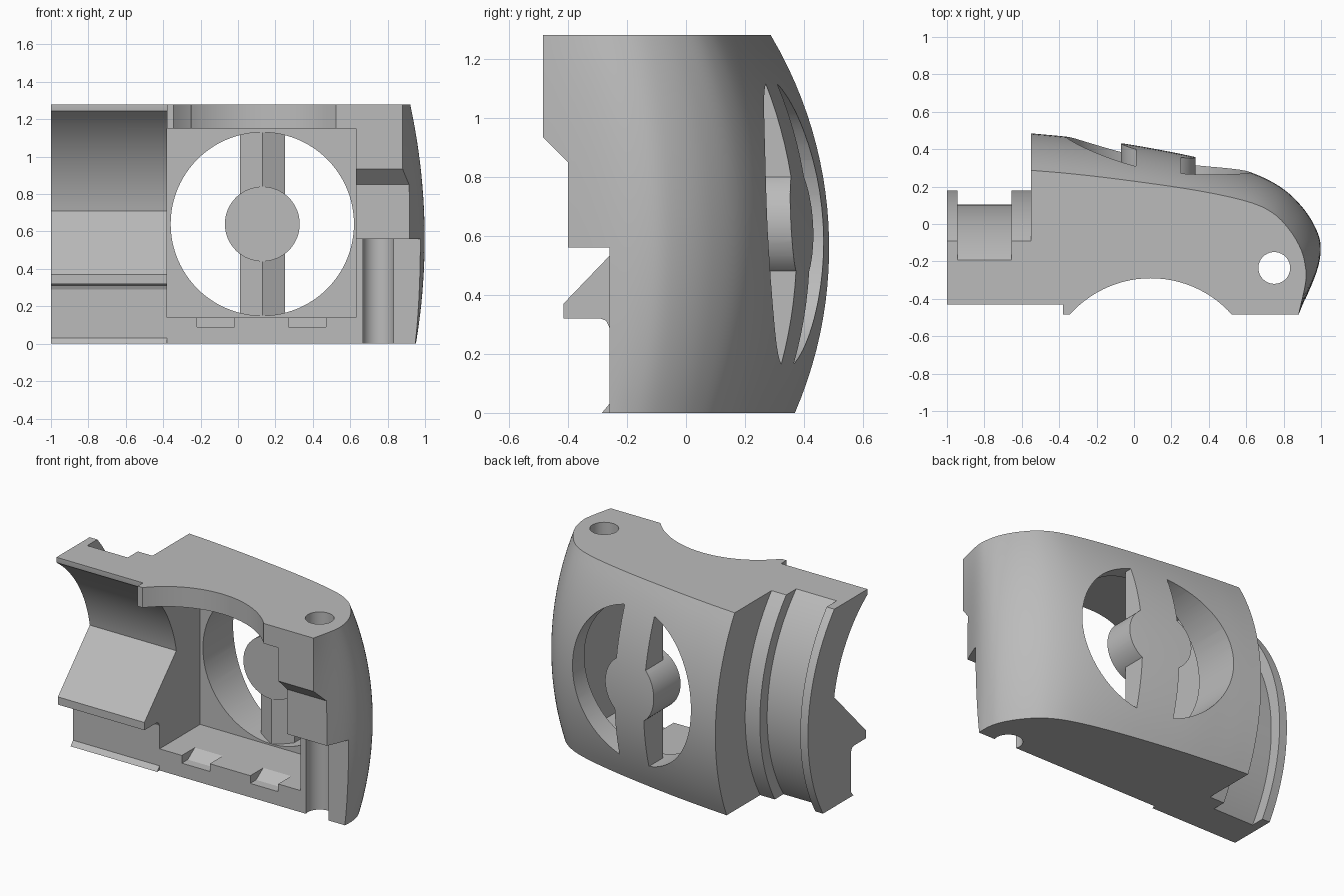
import bpy, bmesh, math
from mathutils import Vector

if "Cube" in bpy.data.objects:
    bpy.data.objects.remove(bpy.data.objects["Cube"])

H = 1.28                    # overall height
AXIS_Y, AXIS_Z = -0.915, 0.56   # shared centre of all the side-on arcs

grey = bpy.data.materials.new("plain grey")
grey.use_nodes = True
grey.diffuse_color = (0.5, 0.5, 0.5, 1)
grey.node_tree.nodes["Principled BSDF"].inputs["Base Color"].default_value = (0.5, 0.5, 0.5, 1)


def loft(name, rings):
    """Closed solid through rings that have equal point counts."""
    bm = bmesh.new()
    loops = [[bm.verts.new(p) for p in ring] for ring in rings]
    for a, b in zip(loops, loops[1:]):
        for i in range(len(a)):
            j = (i + 1) % len(a)
            bm.faces.new((a[i], a[j], b[j], b[i]))
    bm.faces.new(loops[0])
    bm.faces.new(loops[-1])
    bmesh.ops.recalc_face_normals(bm, faces=bm.faces)
    mesh = bpy.data.meshes.new(name)
    bm.to_mesh(mesh)
    bm.free()
    mesh.materials.append(grey)
    obj = bpy.data.objects.new(name, mesh)
    bpy.context.collection.objects.link(obj)
    return obj


def along_x(name, x0, x1, yz):
    return loft(name, [[(x, y, z) for y, z in yz] for x in (x0, x1)])


def along_y(name, y0, y1, xz):
    return loft(name, [[(x, y, z) for x, z in xz] for y in (y0, y1)])


def along_z(name, z0, z1, xy):
    return loft(name, [[(x, y, z) for x, y in xy] for z in (z0, z1)])


def box(name, x, y, z):
    return along_x(name, *x, [(y[0], z[0]), (y[1], z[0]), (y[1], z[1]), (y[0], z[1])])


def circle(cx, cy, r, n=64):
    return [(cx + r * math.cos(math.tau * i / n), cy + r * math.sin(math.tau * i / n)) for i in range(n)]


def side_arc(r, z0, z1, n=24):
    """Arc about the shared axis, as (y, z) points."""
    zs = [z0 + (z1 - z0) * i / n for i in range(n + 1)]
    return [(AXIS_Y + math.sqrt(r * r - (z - AXIS_Z) ** 2), z) for z in zs]


def combine(target, tool, operation="DIFFERENCE"):
    mod = target.modifiers.new("combine", "BOOLEAN")
    mod.operation, mod.object, mod.solver = operation, tool, "EXACT"
    bpy.context.view_layer.objects.active = target
    bpy.ops.object.modifier_apply(modifier=mod.name)
    bpy.data.objects.remove(tool)


def spline(points, steps=6):
    """Smooth curve through 2D points."""
    p = [Vector(q) for q in points]
    p = [2 * p[0] - p[1]] + p + [2 * p[-1] - p[-2]]
    out = []
    for a, b, c, d in zip(p, p[1:], p[2:], p[3:]):
        for s in range(steps):
            t = s / steps
            out.append(0.5 * (2 * b + (c - a) * t + (2 * a - 5 * b + 4 * c - d) * t * t
                              + (3 * b - a - 3 * c + d) * t ** 3))
    return out + [p[-2]]


# Bulging shell: the widest outline blends to the top outline along an arc
widest = spline([(-.55, .485), (-.35, .466), (-.07, .433), (.32, .36), (.6, .285), (.78, .2),
                 (.9, .09), (.975, -.03), (.998, -.13), (.975, -.26), (.88, -.485)])
top = spline([(-.55, .287), (-.35, .27), (-.07, .238), (.32, .182), (.6, .122), (.74, .06),
              (.83, -.03), (.89, -.13), (.915, -.22), (.918, -.31), (.88, -.485)])
bulge = side_arc(1.4, 0, H)
full_drop = 0.485 - bulge[-1][0]
rings = []
for y, z in bulge:
    t = (0.485 - y) / full_drop
    ring = [a.lerp(b, t) for a, b in zip(widest, top)]
    rings.append([(p.x, p.y, z) for p in ring] + [(-.55, -.485, z)])
body = loft("housing", rings)

# Side clip block with a grooved back
clip = along_x("clip", -1, -.45, side_arc(1.095, 0, H) + [(-.43, H), (-.43, 0)])
combine(clip, along_x("groove", -.945, -.655,
                      side_arc(1.02, -.05, H + .05) + side_arc(1.3, H + .05, -.05)))
combine(body, clip, "UNION")

# Space in front of the clip: concave arc, catch wedge and bottom lip
front = [(-.43, H + .1), (-.43, 1.25)] + side_arc(.84, 1.245, .71)
front += [(-.415, .37), (-.415, .32), (-.29, .32), (-.27, .312), (-.26, .29),
          (-.26, .03), (-.285, 0), (-.285, -.1), (-.8, -.1), (-.8, H + .1)]
combine(body, along_x("clip_space", -1.1, -.38, front))

# Square fan pocket and stepped front
combine(body, box("pocket", (-.38, .63), (-.8, .155), (.14, 1.15)))
combine(body, along_x("front_step", -.38, 1.2, [
    (-.8, -.1), (-.26, -.1), (-.26, .56), (-.4, .56), (-.4, .85), (-.485, .935), (-.8, .935)]))

# Curved relief in the top plate, and the screw hole
combine(body, along_z("top_relief", 1.0, H + .1, circle(.09, -.87, .58, 96)))
combine(body, along_z("front_corner", 1.15, H + .1, [(-.25, -.6), (.43, -.6), (.43, -.4), (-.25, -.4)]))
combine(body, along_z("screw_hole", -.1, H + .1, circle(.75, -.235, .085, 40)))

# Two sloped notches in the pocket floor
for x in (-.22, .27):
    combine(body, along_x("notch", x, x + .2, [
        (-.3, .09), (-.2, .09), (-.12, .145), (-.12, .2), (-.3, .2)]))

# Round window, leaving the ridged bar and the hub standing
window = along_y("window", .1, .7, circle(.13, .64, .49, 96))
combine(window, along_z("bar", 0, H, [(.01, .8), (.01, .22), (.13, .156), (.25, .22), (.25, .8)]))
combine(window, along_y("hub", .155, .8, circle(.13, .64, .2)))
combine(body, window)

# Smooth curves, sharp edges
for o in bpy.context.selected_objects:
    o.select_set(False)
body.select_set(True)
bpy.context.view_layer.objects.active = body
bpy.ops.object.shade_smooth_by_angle(angle=math.radians(22))
